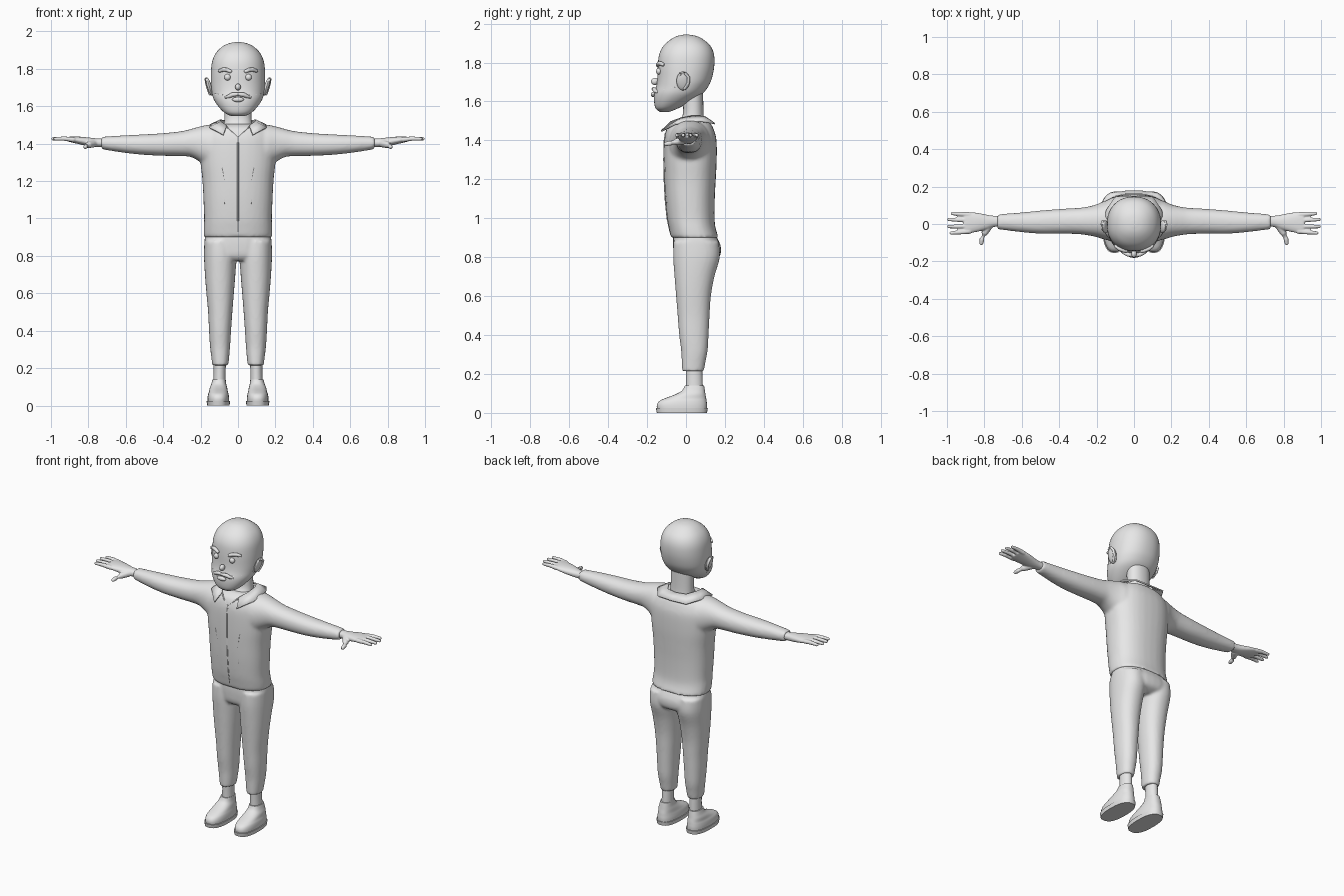
import bpy, bmesh, math
from mathutils import Vector, Matrix

grey = bpy.data.materials.new("plain grey")
grey.diffuse_color = (0.8, 0.8, 0.8, 1)


def bridge(bm, loops):
    """Skin a list of point loops and cap both ends."""
    vs = [[bm.verts.new(p) for p in l] for l in loops]
    n = len(vs[0])
    for a, b in zip(vs, vs[1:]):
        for i in range(n):
            bm.faces.new((a[i], a[(i + 1) % n], b[(i + 1) % n], b[i]))
    bm.faces.new(vs[0])
    bm.faces.new(vs[-1])


def spline(rows, steps):
    """Catmull-Rom resampling of rows of numbers."""
    out = []
    for i in range(len(rows) - 1):
        p0, p1, p2, p3 = (rows[max(0, min(len(rows) - 1, i + k))] for k in (-1, 0, 1, 2))
        for k in range(steps):
            t = k / steps
            out.append([0.5 * (2 * b + (c - a) * t + (2 * a - 5 * b + 4 * c - d) * t * t
                               + (3 * b - a - 3 * c + d) * t ** 3)
                        for a, b, c, d in zip(p0, p1, p2, p3)])
    return out + [list(rows[-1])]


def loft(bm, rings, axis="z", p=2.2, seg=32, steps=4, s=1):
    """Rings are (position, min1, max1, min2, max2) across the axis."""
    loops = []
    for t, a0, a1, b0, b1 in spline(rings, steps):
        loop = []
        for i in range(seg):
            w = 2 * math.pi * i / seg
            c, d = math.cos(w), math.sin(w)
            a = (a0 + a1) / 2 + (a1 - a0) / 2 * math.copysign(abs(c) ** (2 / p), c)
            b = (b0 + b1) / 2 + (b1 - b0) / 2 * math.copysign(abs(d) ** (2 / p), d)
            loop.append((s * a, b, t) if axis == "z" else (s * t, a, b))
        loops.append(loop)
    bridge(bm, loops)


def tube(bm, pts, radii, seg=10, s=1):
    """Round-ended tube through points."""
    pts = [Vector((s * x, y, z)) for x, y, z in pts]
    d0, d1 = (pts[0] - pts[1]).normalized(), (pts[-1] - pts[-2]).normalized()
    r0, r1 = radii[0], radii[-1]
    pts = [pts[0] + d0 * r0 * .9, pts[0] + d0 * r0 * .5] + pts + [pts[-1] + d1 * r1 * .5, pts[-1] + d1 * r1 * .9]
    radii = [r0 * .44, r0 * .86] + list(radii) + [r1 * .86, r1 * .44]
    loops = []
    for i, (c, r) in enumerate(zip(pts, radii)):
        t = (pts[min(i + 1, len(pts) - 1)] - pts[max(i - 1, 0)]).normalized()
        u = t.cross(Vector((0, 1, 0) if abs(t.y) < .9 else (0, 0, 1))).normalized()
        v = t.cross(u)
        loops.append([c + r * (math.cos(w) * u + math.sin(w) * v)
                      for w in (2 * math.pi * k / seg for k in range(seg))])
    bridge(bm, loops)


def ball(bm, c, size, rot=0):
    m = Matrix.Translation(c) @ Matrix.Rotation(rot, 4, "Y") @ Matrix.Diagonal((*size, 1))
    bmesh.ops.create_uvsphere(bm, u_segments=20, v_segments=12, radius=1, matrix=m)


def make(bm, name, voxel=0, smooth=0, thick=0, angle=40):
    bmesh.ops.recalc_face_normals(bm, faces=bm.faces)
    me = bpy.data.meshes.new(name)
    bm.to_mesh(me)
    bm.free()
    me.materials.append(grey)
    ob = bpy.data.objects.new(name, me)
    bpy.context.collection.objects.link(ob)
    bpy.ops.object.select_all(action="DESELECT")
    ob.select_set(True)
    bpy.context.view_layer.objects.active = ob
    bpy.ops.object.shade_smooth_by_angle(angle=math.radians(angle))
    if voxel:
        m = ob.modifiers.new("merge", "REMESH")
        m.mode, m.voxel_size, m.use_smooth_shade = "VOXEL", voxel, True
    if smooth:
        m = ob.modifiers.new("soften", "SMOOTH")
        m.factor, m.iterations = .5, smooth
    if thick:
        m = ob.modifiers.new("thickness", "SOLIDIFY")
        m.thickness, m.offset = thick, 1
    return ob


# jacket: trunk and both sleeves merged
bm = bmesh.new()
loft(bm, [(.90, -.184, .184, -.078, .168), (.95, -.183, .183, -.088, .152), (1.0, -.181, .181, -.097, .147),
          (1.1, -.185, .185, -.107, .148), (1.2, -.19, .19, -.112, .153), (1.3, -.2, .2, -.114, .158),
          (1.4, -.2, .2, -.112, .157), (1.45, -.185, .185, -.103, .145), (1.485, -.15, .15, -.085, .128),
          (1.505, -.09, .09, -.05, .10)], p=2.4)
for s in (1, -1):
    loft(bm, [(.08, -.09, .13, 1.26, 1.50), (.15, -.085, .125, 1.265, 1.502), (.2, -.07, .105, 1.30, 1.493),
              (.25, -.06, .092, 1.328, 1.479), (.3, -.054, .086, 1.333, 1.467), (.4, -.052, .08, 1.335, 1.456),
              (.5, -.052, .072, 1.34, 1.45), (.6, -.044, .062, 1.35, 1.445), (.73, -.028, .052, 1.37, 1.437)],
         axis="x", s=s)
make(bm, "jacket", voxel=.009, smooth=8)

# trousers: hips and both legs merged
bm = bmesh.new()
loft(bm, [(.96, -.16, .16, -.06, .125), (.90, -.177, .177, -.066, .16), (.85, -.18, .18, -.066, .18),
          (.80, -.17, .17, -.06, .172), (.775, -.12, .12, -.04, .13)], p=2.4)
for s in (1, -1):
    loft(bm, [(.88, .012, .18, -.064, .168), (.8, .008, .182, -.066, .174), (.7, .014, .177, -.059, .146),
              (.6, .022, .169, -.051, .128), (.5, .03, .16, -.043, .121), (.4, .037, .155, -.035, .116),
              (.32, .042, .15, -.025, .111), (.26, .047, .143, -.022, .10), (.215, .052, .137, -.02, .092)], s=s)
make(bm, "trousers", voxel=.008, smooth=6)

# ankles, shoes and soles
for s, side in ((1, "left"), (-1, "right")):
    bm = bmesh.new()
    loft(bm, [(.25, .064, .13, -.002, .082), (.18, .066, .13, 0, .085), (.11, .066, .132, 0, .087)], p=2, s=s)
    make(bm, side + "_ankle")
    bm = bmesh.new()
    loft(bm, [(.015, .047, .163, -.148, .107), (.04, .047, .163, -.15, .108), (.06, .05, .16, -.138, .106),
              (.075, .054, .155, -.108, .104), (.095, .058, .151, -.055, .10), (.115, .063, .143, -.02, .097),
              (.14, .066, .136, -.006, .093)], p=2.4, s=s)
    make(bm, side + "_shoe")
    bm = bmesh.new()
    loft(bm, [(0, .045, .165, -.15, .108), (.024, .042, .168, -.155, .112)], p=2.5, steps=1, s=s)
    make(bm, side + "_sole")

    # hand: wrist, palm, fingers and thumb
    bm = bmesh.new()
    loft(bm, [(.70, -.013, .043, 1.382, 1.428), (.75, -.016, .044, 1.382, 1.428), (.79, -.03, .05, 1.385, 1.432),
              (.84, -.042, .06, 1.395, 1.437), (.89, -.05, .063, 1.407, 1.438), (.91, -.042, .056, 1.412, 1.436)],
         axis="x", s=s)
    for y0, y1, tip in ((.05, .056, .972), (.02, .024, .99), (-.012, -.014, .99), (-.04, -.048, .978)):
        tube(bm, [(.88, y0, 1.422), (.93, (y0 + y1) / 2, 1.427), (tip, y1, 1.426)], (.0135, .012, .0095), s=s)
    tube(bm, [(.775, -.01, 1.40), (.80, -.05, 1.393), (.813, -.08, 1.386), (.816, -.103, 1.382)],
         (.021, .018, .0135, .011), s=s)
    make(bm, side + "_hand", voxel=.0045, smooth=3)

    # ear with a raised rim
    bm = bmesh.new()
    ball(bm, (s * .153, -.015, 1.705), (.013, .034, .05), s * .28)
    tube(bm, [(.157, -.04, 1.72), (.167, -.027, 1.742), (.171, -.005, 1.746), (.168, .013, 1.725),
              (.16, .012, 1.695), (.15, -.008, 1.665)], (.006, .008, .008, .008, .008, .007), s=s)
    make(bm, side + "_ear")

# neck
bm = bmesh.new()
loft(bm, [(1.44, -.085, .085, -.06, .10), (1.49, -.078, .078, -.04, .096), (1.54, -.072, .072, -.015, .09),
          (1.66, -.072, .072, -.02, .088)])
make(bm, "neck")

# head, and the beard as a raised shell of its lower front
HEAD = [(1.547, -.035, .035, -.135, -.085), (1.565, -.072, .072, -.156, -.04), (1.60, -.106, .106, -.164, .025),
        (1.64, -.131, .131, -.163, .085), (1.68, -.141, .141, -.152, .116), (1.72, -.145, .145, -.147, .133),
        (1.78, -.145, .145, -.145, .145), (1.84, -.138, .138, -.138, .144), (1.885, -.118, .118, -.116, .126),
        (1.918, -.085, .085, -.08, .09), (1.936, -.05, .05, -.046, .055), (1.943, -.015, .015, -.014, .018)]
bm = bmesh.new()
loft(bm, HEAD, seg=48)
make(bm, "head", angle=60)
bm = bmesh.new()
loft(bm, HEAD, seg=48)
for co, no in (((0, -.16, 1.658), (0, -.15, 1)), ((0, -.035, 1.66), (0, 1, .3))):
    bmesh.ops.bisect_plane(bm, geom=bm.verts[:] + bm.edges[:] + bm.faces[:], plane_co=co, plane_no=no, clear_outer=True)
make(bm, "beard", thick=.009)


def face_y(x):
    return -.146 * (1 - (abs(x) / .146) ** 2.2) ** (1 / 2.2)


# facial features
bm = bmesh.new()
for s in (1, -1):
    tube(bm, [(x, face_y(x) - .004, z) for x, z in ((.042, 1.787), (.06, 1.795), (.08, 1.796), (.098, 1.789))],
         (.01, .011, .011, .009), s=s)
make(bm, "eyebrows")
bm = bmesh.new()
for s in (1, -1):
    ball(bm, (s * .056, face_y(.056) - .002, 1.755), (.017, .014, .017))
make(bm, "eyes")
bm = bmesh.new()
ball(bm, (0, -.16, 1.703), (.015, .02, .018))
make(bm, "nose")
bm = bmesh.new()
for s in (1, -1):
    tube(bm, [(.004, -.168, 1.664), (.03, -.163, 1.662), (.05, -.155, 1.652), (.066, -.147, 1.648)],
         (.009, .012, .010, .006), s=s)
make(bm, "moustache")
bm = bmesh.new()
ball(bm, (0, -.169, 1.636), (.032, .012, .013))
make(bm, "lips")

# folded collar, open at the front
inner = [(0, .098, 1.515), (.065, .09, 1.518), (.092, .04, 1.522), (.088, -.02, 1.512), (.06, -.075, 1.492)]
outer = [(0, .146, 1.482), (.1, .142, 1.484), (.148, .07, 1.496), (.15, -.05, 1.482), (.078, -.125, 1.444)]
inner = [(-x, y, z) for x, y, z in inner[:0:-1]] + inner
outer = [(-x, y, z) for x, y, z in outer[:0:-1]] + outer
bm = bmesh.new()
a, b = ([bm.verts.new(p) for p in row] for row in (inner, outer))
for i in range(len(a) - 1):
    bm.faces.new((a[i], b[i], b[i + 1], a[i + 1]))
make(bm, "collar", thick=.008)

# front closing, neckline and chest seams
bm = bmesh.new()
tube(bm, [(0, -.08, .93), (0, -.095, 1.0), (0, -.105, 1.1), (0, -.11, 1.2), (0, -.112, 1.3), (0, -.111, 1.39),
          (0, -.104, 1.435)], [.005] * 7, seg=8)
for s in (1, -1):
    tube(bm, [(0, -.104, 1.435), (.035, -.092, 1.468), (.06, -.076, 1.492)], [.004] * 3, seg=8, s=s)
make(bm, "front_closing")
bm = bmesh.new()
for s in (1, -1):
    tube(bm, [(.072, -.097, 1.08), (.072, -.103, 1.2), (.082, -.104, 1.26), (.1, -.097, 1.315)], [.003] * 4, seg=8, s=s)
make(bm, "chest_seams")
